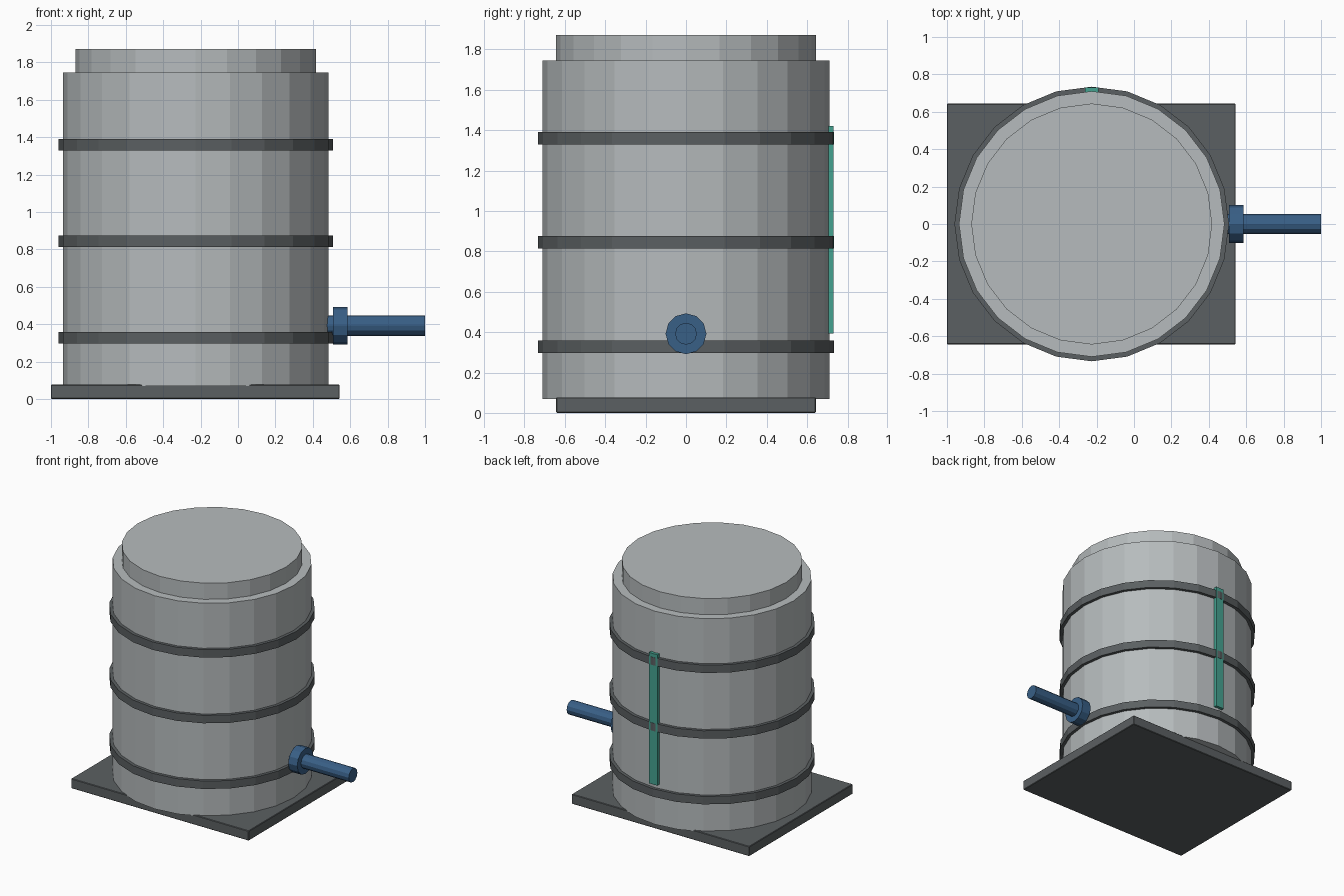
import bpy, bmesh, math
from mathutils import Matrix, Vector

if "Cube" in bpy.data.objects:
    bpy.data.objects.remove(bpy.data.objects["Cube"])

CX = -0.226      # tank axis


def material(name, rgb):
    m = bpy.data.materials.new(name)
    m.diffuse_color = (*rgb, 1.0)
    m.use_nodes = True
    m.node_tree.nodes["Principled BSDF"].inputs["Base Color"].default_value = m.diffuse_color
    return m


STEEL = material("light grey steel", (0.47, 0.50, 0.51))
DARK = material("dark grey", (0.105, 0.117, 0.122))
BLUE = material("pipe blue", (0.04, 0.115, 0.24))
TEAL = material("gauge teal", (0.06, 0.36, 0.28))


def finish(name, bm, mat):
    bmesh.ops.recalc_face_normals(bm, faces=bm.faces)
    me = bpy.data.meshes.new(name)
    bm.to_mesh(me)
    bm.free()
    me.materials.append(mat)
    ob = bpy.data.objects.new(name, me)
    bpy.context.collection.objects.link(ob)
    return ob


def lathe(name, profile, sides, mat, origin, along_x=False):
    """Stack flat rings (radius, height) into a capped faceted solid."""
    bm = bmesh.new()
    rings = []
    for r, h in profile:
        ring = []
        for i in range(sides):
            a = 2 * math.pi * i / sides
            u, v = r * math.cos(a), r * math.sin(a)
            p = Vector((h, u, v)) if along_x else Vector((u, v, h))
            ring.append(bm.verts.new(p + Vector(origin)))
        rings.append(ring)
    for lo, hi in zip(rings, rings[1:]):
        for i in range(sides):
            j = (i + 1) % sides
            bm.faces.new((lo[i], lo[j], hi[j], hi[i]))
    bm.faces.new(rings[0])
    bm.faces.new(rings[-1])
    return finish(name, bm, mat)


def box(name, lo, hi, mat, bevel=0.0):
    lo, hi = Vector(lo), Vector(hi)
    bm = bmesh.new()
    bmesh.ops.create_cube(bm, size=1, matrix=Matrix.Translation((lo + hi) / 2)
                          @ Matrix.Diagonal((*(hi - lo), 1)))
    if bevel:
        bmesh.ops.bevel(bm, geom=bm.edges[:], offset=bevel, segments=1, affect='EDGES')
    return finish(name, bm, mat)


# base plate
box("base_plate", (-1.0, -0.643, 0.0), (0.543, 0.643, 0.077), DARK, 0.004)

# tank body with a narrower lid
lathe("tank_body", [(0.71, 0.07), (0.71, 1.745)], 24, STEEL, (CX, 0, 0))
lathe("tank_lid", [(0.644, 1.72), (0.644, 1.872)], 24, STEEL, (CX, 0, 0))

# hoops around the tank
for n, z in enumerate((0.328, 0.844, 1.36)):
    lathe(f"hoop_{n + 1}", [(0.70, z - 0.031), (0.734, z - 0.031), (0.734, z + 0.031),
                            (0.70, z + 0.031)], 24, DARK, (CX, 0, 0))

# outlet pipe and flange
lathe("outlet_pipe", [(0.054, 0.45), (0.054, 1.0)], 12, BLUE, (0, 0, 0.392), True)
lathe("outlet_flange", [(0.101, 0.507), (0.101, 0.585)], 12, BLUE, (0, 0, 0.392), True)

# level gauge strip at the back
box("level_gauge", (CX - 0.036, 0.695, 0.392), (CX + 0.036, 0.731, 1.42), TEAL)
